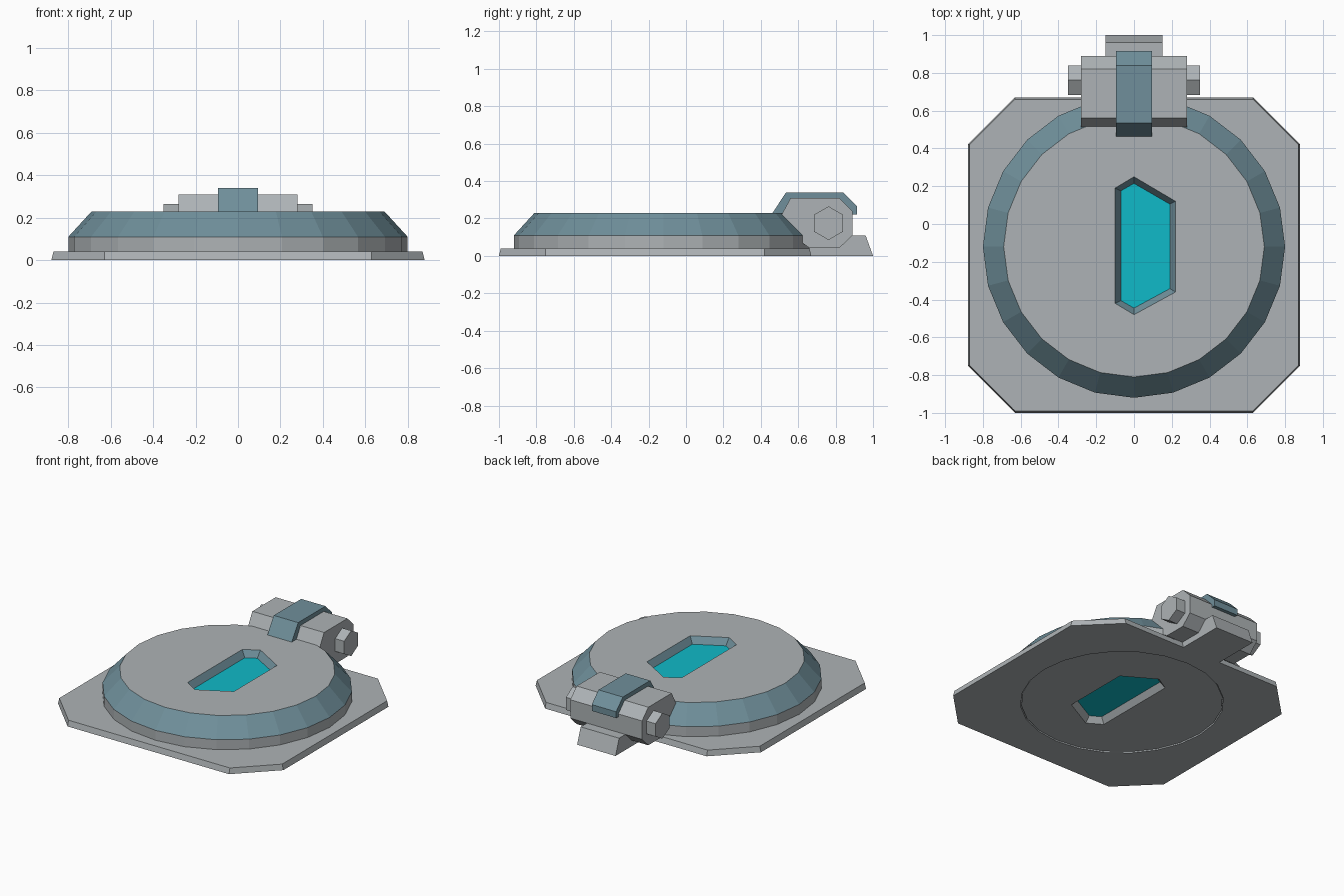
import bpy, bmesh, math

if "Cube" in bpy.data.objects:
    bpy.data.objects.remove(bpy.data.objects["Cube"])


def material(name, rgb):
    m = bpy.data.materials.new(name)
    m.diffuse_color = (*rgb, 1)
    m.use_nodes = True
    m.node_tree.nodes["Principled BSDF"].inputs["Base Color"].default_value = m.diffuse_color
    return m


GREY = material("light grey metal", (0.42, 0.45, 0.465))
TEAL = material("slate teal", (0.16, 0.275, 0.325))
CYAN = material("bright cyan", (0.005, 0.49, 0.58))


def finish(bm, name, mats):
    bmesh.ops.recalc_face_normals(bm, faces=bm.faces)
    me = bpy.data.meshes.new(name)
    bm.to_mesh(me)
    bm.free()
    for m in mats:
        me.materials.append(m)
    ob = bpy.data.objects.new(name, me)
    bpy.context.collection.objects.link(ob)
    return ob


def circle(r, n=24, cy=-0.12):
    return [(r * math.sin(2 * math.pi * i / n), cy + r * math.cos(2 * math.pi * i / n))
            for i in range(n)]


def bridge(bm, a, b, mat=0):
    """Quads between two vertex loops of equal length."""
    n = len(a)
    for i in range(n):
        j = (i + 1) % n
        bm.faces.new((a[i], a[j], b[j], b[i])).material_index = mat


def fill_between(bm, a, b, mat=0):
    """Flat face region between an outer loop and a hole loop."""
    edges = []
    for lp in (a, b):
        for i in range(len(lp)):
            pair = (lp[i], lp[(i + 1) % len(lp)])
            edges.append(bm.edges.get(pair) or bm.edges.new(pair))
    res = bmesh.ops.triangle_fill(bm, edges=edges, use_beauty=True)
    for g in res["geom"]:
        if isinstance(g, bmesh.types.BMFace):
            g.material_index = mat


def loop(bm, pts, z):
    return [bm.verts.new((x, y, z)) for x, y in pts]


def side_profile(name, pts, half_width, mat):
    """Extrude a (y, z) profile across x, centred."""
    bm = bmesh.new()
    a = [bm.verts.new((-half_width, y, z)) for y, z in pts]
    b = [bm.verts.new((half_width, y, z)) for y, z in pts]
    bm.faces.new(a)
    bm.faces.new(b)
    bridge(bm, a, b)
    return finish(bm, name, [mat])


# Base plate with cut corners and a round opening
def plate_outline(i):
    right = [(0.63, -1 + i), (0.88 - i, -0.75), (0.88 - i, 0.42), (0.63, 0.67 - i)]
    return right + [(-x, y) for x, y in reversed(right)]


bm = bmesh.new()
out0, out1 = loop(bm, plate_outline(0), 0), loop(bm, plate_outline(0.01), 0.04)
hole0, hole1 = loop(bm, circle(0.65), 0), loop(bm, circle(0.65), 0.04)
bridge(bm, out0, out1)
bridge(bm, hole0, hole1)
fill_between(bm, out0, hole0)
fill_between(bm, out1, hole1)
finish(bm, "base_plate", [GREY])

# Round lid with bevelled rim and a window recessed from both sides
window_outer = [(0, 0.25), (0.22, 0.12), (0.22, -0.36), (0, -0.48), (-0.10, -0.42), (-0.10, 0.19)]
window_inner = [(0, 0.215), (0.19, 0.105), (0.19, -0.342), (0, -0.445), (-0.07, -0.405), (-0.07, 0.175)]
bm = bmesh.new()
under_in = loop(bm, window_inner, 0.045)
under_out = loop(bm, window_outer, 0.006)
rings = [loop(bm, circle(r), z) for r, z in
         [(0.645, 0.006), (0.645, 0.04), (0.80, 0.04), (0.80, 0.11), (0.69, 0.23)]]
top_out = loop(bm, window_outer, 0.23)
top_in = loop(bm, window_inner, 0.185)
bridge(bm, under_in, under_out)
fill_between(bm, rings[0], under_out)
for k in range(4):
    bridge(bm, rings[k], rings[k + 1], 1 if k == 3 else 0)
fill_between(bm, rings[4], top_out)
bridge(bm, top_out, top_in, 1)
for cap in (under_in, top_in):
    bm.faces.new(cap).material_index = 2
finish(bm, "round_lid", [GREY, TEAL, CYAN])

# Rear tab, hinge body, pin and strap
side_profile("rear_tab", [(0.64, 0), (1.0, 0), (0.96, 0.11), (0.64, 0.11)], 0.15, GREY)
side_profile("hinge_body", [(0.505, 0.21), (0.56, 0.31), (0.82, 0.31), (0.89, 0.24), (0.89, 0.11),
                            (0.82, 0.042), (0.66, 0.042), (0.58, 0.10)], 0.28, GREY)
side_profile("hinge_pin", [(0.762 + 0.09 * math.sin(i * math.pi / 3), 0.175 + 0.09 * math.cos(i * math.pi / 3))
                           for i in range(6)], 0.35, GREY)
side_profile("hinge_strap", [(0.46, 0.225), (0.535, 0.34), (0.84, 0.34), (0.915, 0.265), (0.915, 0.22),
                             (0.885, 0.22), (0.885, 0.235), (0.815, 0.305), (0.565, 0.305), (0.515, 0.225)],
             0.095, TEAL)
